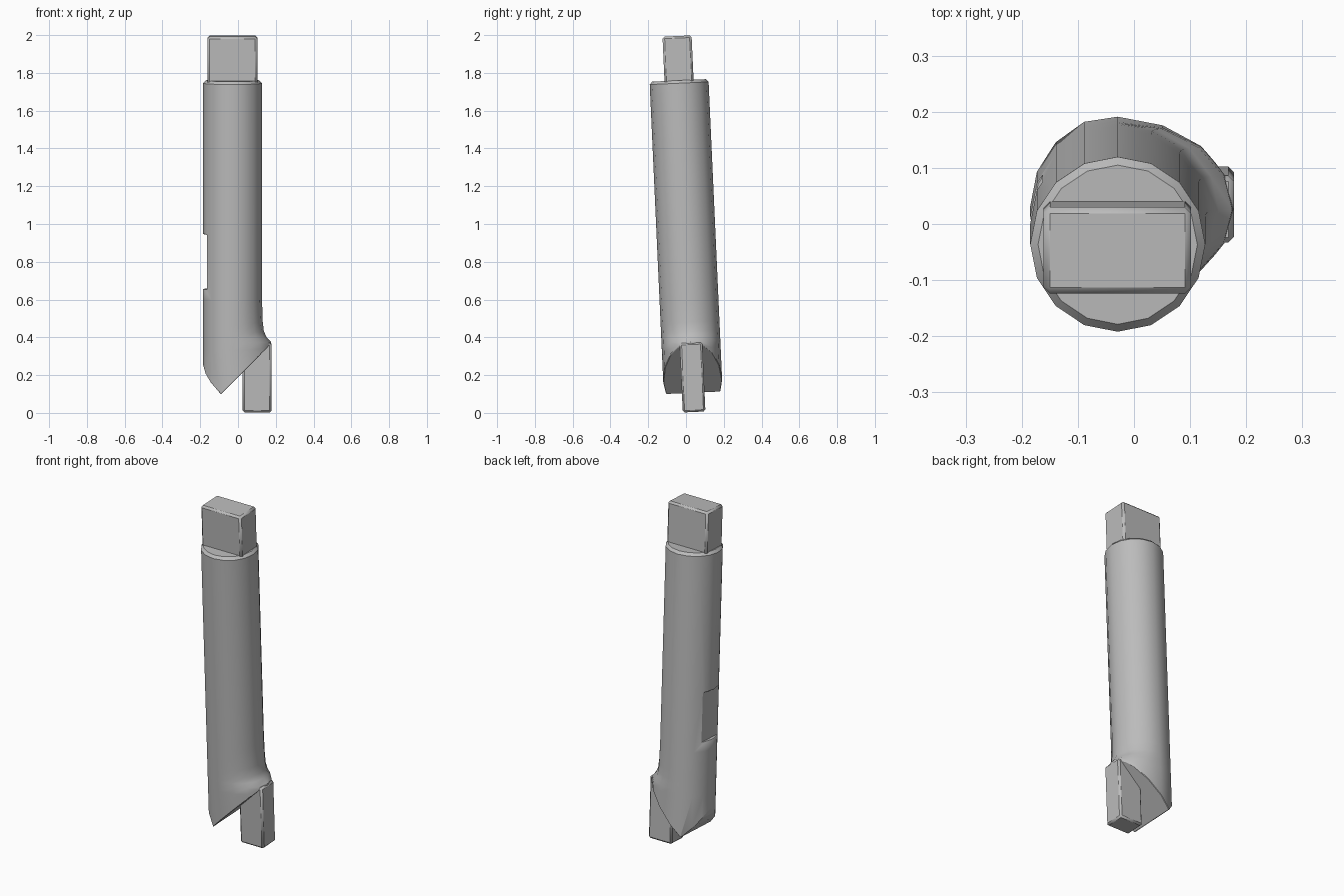
import bpy, bmesh, math
from mathutils import Matrix

cube = bpy.data.objects.get("Cube")
if cube:
    bpy.data.objects.remove(cube, do_unlink=True)

steel = bpy.data.materials.new("grey steel")
steel.use_nodes = True
colour = (0.5, 0.5, 0.5, 1)
steel.diffuse_color = colour
steel.node_tree.nodes["Principled BSDF"].inputs["Base Color"].default_value = colour

AXIS_X, RADIUS, SIDES = -0.029, 0.156, 16
# The whole tool leans slightly towards the front
LEAN = Matrix.Translation((0, 0.043, 0.002)) @ Matrix.Rotation(math.radians(2.6), 4, 'X')


def add_object(name, bm):
    bmesh.ops.recalc_face_normals(bm, faces=bm.faces)
    mesh = bpy.data.meshes.new(name)
    bm.to_mesh(mesh)
    bm.free()
    mesh.materials.append(steel)
    ob = bpy.data.objects.new(name, mesh)
    bpy.context.collection.objects.link(ob)
    ob.matrix_world = LEAN
    return ob


def add_bevel(ob, width, limit=50):
    mod = ob.modifiers.new("bevel", 'BEVEL')
    mod.width, mod.segments = width, 1
    mod.limit_method, mod.angle_limit = 'ANGLE', math.radians(limit)


def box(name, x0, x1, y0, y1, z0, z1):
    bm = bmesh.new()
    bmesh.ops.create_cube(bm, size=1)
    bmesh.ops.scale(bm, vec=(x1 - x0, y1 - y0, z1 - z0), verts=bm.verts)
    bmesh.ops.translate(bm, vec=((x0 + x1) / 2, (y0 + y1) / 2, (z0 + z1) / 2), verts=bm.verts)
    return add_object(name, bm)


def prism(name, profile, half):
    """Extrude an x-z profile along y."""
    bm = bmesh.new()
    face = bm.faces.new([bm.verts.new((x, -half, z)) for x, z in profile])
    new = bmesh.ops.extrude_face_region(bm, geom=[face])["geom"]
    bmesh.ops.translate(bm, vec=(0, 2 * half, 0),
                        verts=[v for v in new if isinstance(v, bmesh.types.BMVert)])
    return add_object(name, bm)


def cut(ob, cutter):
    mod = ob.modifiers.new("cut", 'BOOLEAN')
    mod.operation, mod.object, mod.solver = 'DIFFERENCE', cutter, 'EXACT'
    cutter.hide_render = True
    cutter.hide_set(True)


# Shank: stacked rings, flaring to the left near the foot (height, inset, flare)
bm = bmesh.new()
rings = []
for z, inset, flare in [(0.04, 0, 0.054), (0.34, 0, 0.054), (0.375, 0, 0.048), (0.4, 0, 0.024),
                        (0.43, 0, 0.01), (0.48, 0, 0.004), (0.6, 0, 0),
                        (1.745, 0, 0), (1.76, 0.014, 0)]:
    ring = []
    for i in range(SIDES):
        a = 2 * math.pi * i / SIDES
        r = RADIUS - inset
        ring.append(bm.verts.new((AXIS_X + r * math.cos(a) + flare * max(0, math.cos(a)),
                                  r * math.sin(a), z)))
    rings.append(ring)
for low, high in zip(rings, rings[1:]):
    for i in range(SIDES):
        j = (i + 1) % SIDES
        bm.faces.new((low[i], low[j], high[j], high[i]))
bm.faces.new(rings[0])
bm.faces.new(rings[-1])
shank = add_object("shank", bm)

# Slanted foot with a rounded heel, and a flat notch in the right side
cut(shank, prism("foot_cutter", [(-0.3, -0.2), (-0.3, 0.26), (-0.187, 0.26), (-0.172, 0.21),
                                 (-0.145, 0.165), (-0.09, 0.103), (0.17, 0.363),
                                 (0.3, 0.363), (0.3, -0.2)], 0.4))
cut(shank, box("notch_cutter", -0.3, -0.163, -0.3, 0.3, 0.655, 0.945))
add_bevel(shank, 0.006)

# Blade under the slanted foot, outer edge following the flare
blade = box("blade", 0.025, 0.178, -0.06, 0.06, 0.003, 0.37)
add_bevel(blade, 0.01)

# Flat drive tang on top
tang = box("tang", -0.161, 0.102, -0.077, 0.077, 1.7, 1.995)
add_bevel(tang, 0.011)

# Smooth shading with sharp edges kept
bpy.ops.object.select_all(action='DESELECT')
for ob in (shank, blade, tang):
    ob.select_set(True)
bpy.context.view_layer.objects.active = shank
bpy.ops.object.shade_smooth_by_angle(angle=math.radians(30))
